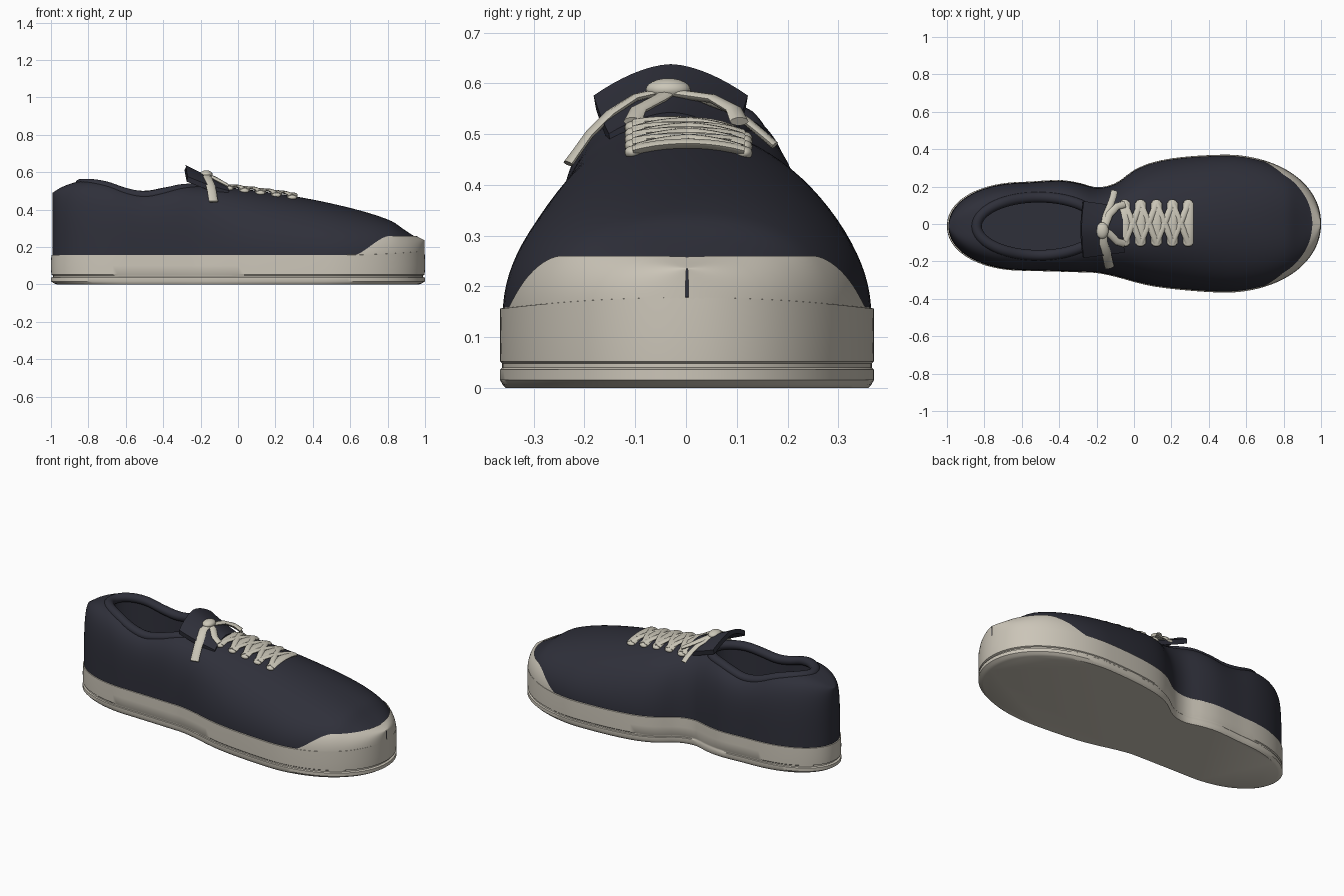
import bpy, bmesh, math
from mathutils import Vector

if "Cube" in bpy.data.objects:
    bpy.data.objects.remove(bpy.data.objects["Cube"])


def mat(name, col):
    m = bpy.data.materials.new(name)
    m.diffuse_color = (*col, 1)
    m.use_nodes = True
    m.node_tree.nodes["Principled BSDF"].inputs["Base Color"].default_value = m.diffuse_color
    return m


NAVY = mat("navy fabric", (0.028, 0.029, 0.042))
CREAM = mat("cream rubber", (0.60, 0.56, 0.48))
LACE = mat("cream lace", (0.60, 0.57, 0.48))


def curve(table, x):
    """Smooth interpolation through (x, value) pairs."""
    n = len(table)
    if x <= table[0][0]:
        return table[0][1]
    if x >= table[-1][0]:
        return table[-1][1]
    i = max(k for k in range(n - 1) if table[k][0] <= x)

    def slope(k):
        a, b = table[max(k - 1, 0)], table[min(k + 1, n - 1)]
        return (b[1] - a[1]) / (b[0] - a[0])
    (x0, y0), (x1, y1) = table[i], table[i + 1]
    h = x1 - x0
    t = (x - x0) / h
    return ((2*t**3 - 3*t*t + 1) * y0 + (t**3 - 2*t*t + t) * h * slope(i)
            + (3*t*t - 2*t**3) * y1 + (t**3 - t*t) * h * slope(i + 1))


LEFT = [(-1, .222), (-.6, .225), (-.4, .235), (-.3, .222), (-.2, .197), (-.1, .218),
        (0, .288), (.1, .33), (.25, .357), (.45, .37), (.7, .37), (1, .37)]
RIGHT = [(-1, .245), (-.6, .25), (-.4, .255), (-.3, .258), (-.2, .262), (-.1, .282),
         (0, .31), (.1, .333), (.25, .352), (.45, .366), (.7, .366), (1, .366)]
TOP = [(-1, .49), (-.95, .52), (-.88, .545), (-.8, .555), (-.7, .548), (-.6, .52), (-.5, .505),
       (-.4, .518), (-.3, .533), (-.15, .525), (0, .513), (.3, .472), (.6, .41), (.82, .342),
       (.9, .29), (.95, .258), (1, .232)]
POWER = [(-1, 4), (-.4, 4), (-.2, 3), (0, 2.3), (.5, 2.1), (.8, 2.4), (1, 3)]
BASE = .14


def plan(x):
    """Centre line and half width of the shoe outline at x."""
    l, r = curve(LEFT, x), curve(RIGHT, x)
    f = 1
    if x > .48:
        f = max(0, 1 - ((x - .48) / .52) ** 2.08) ** (1 / 2.08)
    elif x < -.6:
        f = max(0, 1 - ((-x - .6) / .4) ** 2.1) ** (1 / 2.1)
    return (l - r) / 2, max((l + r) / 2 * f, .003)


def surf(x, y):
    """Height of the upper at a plan position."""
    c, w = plan(x)
    n = curve(POWER, x)
    u = min(abs(y - c) / (w * .985), 1)
    return BASE + (curve(TOP, x) - BASE) * (1 - u ** n) ** (1 / n)


def finish(ob, material, angle=40):
    ob.data.materials.clear()
    ob.data.materials.append(material)
    bpy.ops.object.select_all(action='DESELECT')
    ob.select_set(True)
    bpy.context.view_layer.objects.active = ob
    bpy.ops.object.shade_smooth_by_angle(angle=math.radians(angle))
    return ob


def loft(name, rings, material, closed=True, caps=True, angle=40):
    """Skin a list of equal-length point rings."""
    bm = bmesh.new()
    vs = [[bm.verts.new(p) for p in r] for r in rings]
    m = len(rings[0])
    for a, b in zip(vs, vs[1:]):
        for j in range(m if closed else m - 1):
            k = (j + 1) % m
            bm.faces.new((a[j], a[k], b[k], b[j]))
    if caps:
        bm.faces.new(vs[0])
        bm.faces.new(vs[-1])
    bmesh.ops.recalc_face_normals(bm, faces=bm.faces)
    me = bpy.data.meshes.new(name)
    bm.to_mesh(me)
    bm.free()
    ob = bpy.data.objects.new(name, me)
    bpy.context.collection.objects.link(ob)
    return finish(ob, material, angle)


def ribbon(name, pts, width, thick, material=LACE):
    """Flat strap with rounded section swept along a path."""
    pts = [Vector(p) for p in pts]
    rings = []
    for i, p in enumerate(pts):
        t = (pts[min(i + 1, len(pts) - 1)] - pts[max(i - 1, 0)]).normalized()
        s = t.cross(Vector((0, 0, 1))).normalized()
        u = s.cross(t)
        rings.append([p + s * math.cos(a) * width / 2 + u * math.sin(a) * thick / 2
                      for a in (k * math.tau / 10 for k in range(10))])
    return loft(name, rings, material, angle=60)


def blob(name, loc, size, material=LACE):
    bpy.ops.mesh.primitive_uv_sphere_add(segments=20, ring_count=12, radius=1, location=loc)
    ob = bpy.context.object
    ob.name = name
    ob.scale = size
    return finish(ob, material, 60)


N = 90
XS = [-math.cos(math.pi * i / N) for i in range(N + 1)]

# sole: outline stacked in layers with a groove near the ground
layers = [(0, .968), (.006, .984), (.016, 1), (.036, 1), (.040, .988), (.048, .988),
          (.052, .998), (.10, 1), (.156, .998), (.160, .97)]
rings = []
for z, s in layers:
    ring = []
    for side in (1, -1):
        for x in (XS if side == 1 else XS[::-1]):
            c, w = plan(x)
            rise = .022 * max(0, (x - .5) / .5) ** 2 if z > .15 else 0
            ring.append((x * s, c + side * w * s, z + rise))
    rings.append(ring)
loft("sole", rings, CREAM, angle=35)

# upper: arched sections from heel to toe
rings = []
for x in XS:
    c, w = plan(x)
    h, n = curve(TOP, x), curve(POWER, x)
    ring = []
    for k in range(49):
        a = math.pi * k / 48
        co, si = math.cos(a), max(math.sin(a), 0)
        ring.append((x * .992, c + .985 * w * math.copysign(abs(co) ** (2 / n), co),
                     BASE + (h - BASE) * si ** (2 / n)))
    rings.append(ring)
upper = loft("upper", rings, NAVY, angle=50)

# foot opening cut down to the insole
CX, CY = -.51, -.012
cut = loft("opening_cutter", [[(CX + .325 * math.cos(a), CY + .148 * math.sin(a), z)
           for a in (k * math.tau / 64 for k in range(64))] for z in (.2, .9)], NAVY)
cut.hide_render = True
mod = upper.modifiers.new("opening", 'BOOLEAN')
mod.object = cut
mod.operation = 'DIFFERENCE'
mod.solver = 'EXACT'
bpy.context.view_layer.objects.active = upper
bpy.ops.object.modifier_apply(modifier="opening")
bpy.data.objects.remove(cut)
finish(upper, NAVY, 50)

# padded collar around the opening
rings = []
for k in range(81):
    a = math.tau * k / 80
    x, y = CX + .332 * math.cos(a), CY + .155 * math.sin(a)
    d = Vector((.155 * math.cos(a), .332 * math.sin(a), 0)).normalized()
    p = Vector((x, y, surf(x, y) - .014))
    rings.append([p + d * .028 * math.cos(b) + Vector((0, 0, .026 * math.sin(b)))
                  for b in (j * math.tau / 14 for j in range(14))])
loft("collar", rings, NAVY, caps=False, angle=70)

# toe cap: shell just outside the upper, up to a sweeping edge
rings = []
for x in [.6 + .4 * math.sin(math.pi / 2 * i / 50) for i in range(51)]:
    c, w = plan(x)
    h, n = curve(TOP, x) + .004, curve(POWER, x)
    t = min(max((x - .6) / .22, 0), 1)
    edge = .152 + .108 * t * t * (3 - 2 * t)
    f = min(1, (edge - BASE) / (h - BASE))
    amax = math.asin(min(1, f ** (n / 2)))
    row = []
    for side in (1, -1):
        for k in range(17):
            a = amax * (k if side == 1 else 16 - k) / 16
            row.append((x * .998, c + side * .994 * w * max(math.cos(a), 0) ** (2 / n),
                        BASE + (h - BASE) * math.sin(a) ** (2 / n)))
    rings.append((row[:17], row[17:]))
loft("toe_cap_left", [r[0] for r in rings], CREAM, closed=False, caps=False, angle=60)
loft("toe_cap_right", [r[1] for r in rings], CREAM, closed=False, caps=False, angle=60)

# tongue: arched flap with a pointed top edge
rings = []
for i in range(9):
    v = i / 8
    upside, under = [], []
    for j in range(17):
        u = j / 8 - 1
        half = .152 - .03 * v
        x = -.28 + .22 * v + .012 * u * u
        z = .638 - .115 * v + .02 * v * v - (.062 - .02 * v) * abs(u) ** 1.7
        upside.append((x, -.03 + half * u, z))
        under.append((x - .006, -.03 + half * u * .97, z - .026))
    rings.append(upside + under[::-1])
loft("tongue", rings, NAVY, angle=50)

# laces: straight bars, crossings and eyelet loops
EYE = [-.05, .035, .12, .205, .29]


def over(x0, y0, x1, y1, lift):
    pts = []
    for k in range(11):
        t = k / 10
        x, y = x0 + (x1 - x0) * t, y0 + (y1 - y0) * t
        pts.append((x, y, surf(x, y) + lift))
    return pts


for i, x in enumerate(EYE):
    ribbon(f"lace_bar_{i}", over(x, -.105, x, .115, .008), .058, .02)
    for side, y in (("left", .115), ("right", -.105)):
        blob(f"lace_loop_{side}_{i}", (x, y, surf(x, y) + .004), (.024, .016, .013))
    if i:
        ribbon(f"lace_cross_a_{i}", over(EYE[i-1], -.10, x, .11, .012), .034, .016)
        ribbon(f"lace_cross_b_{i}", over(EYE[i-1], .11, x, -.10, .012), .034, .016)

# knot with strands to the last eyelets and two hanging ends
blob("knot", (-.17, -.035, .588), (.034, .044, .022))
for side, y in (("left", .105), ("right", -.105)):
    ribbon(f"knot_strand_{side}", [(-.165, -.035, .582), (-.13, y * .5, .57),
           (-.09, y * .9, .548), (-.05, y, .525)], .038, .018)
ribbon("lace_end_right", [(-.17, -.04, .585), (-.165, -.10, .572), (-.15, -.15, .54),
       (-.14, -.19, .50), (-.135, -.215, .465), (-.13, -.232, .442)], .05, .016)
ribbon("lace_end_left", [(-.17, -.03, .585), (-.155, .03, .57), (-.135, .08, .552),
       (-.12, .12, .525), (-.11, .15, .50), (-.105, .175, .478)], .036, .016)
